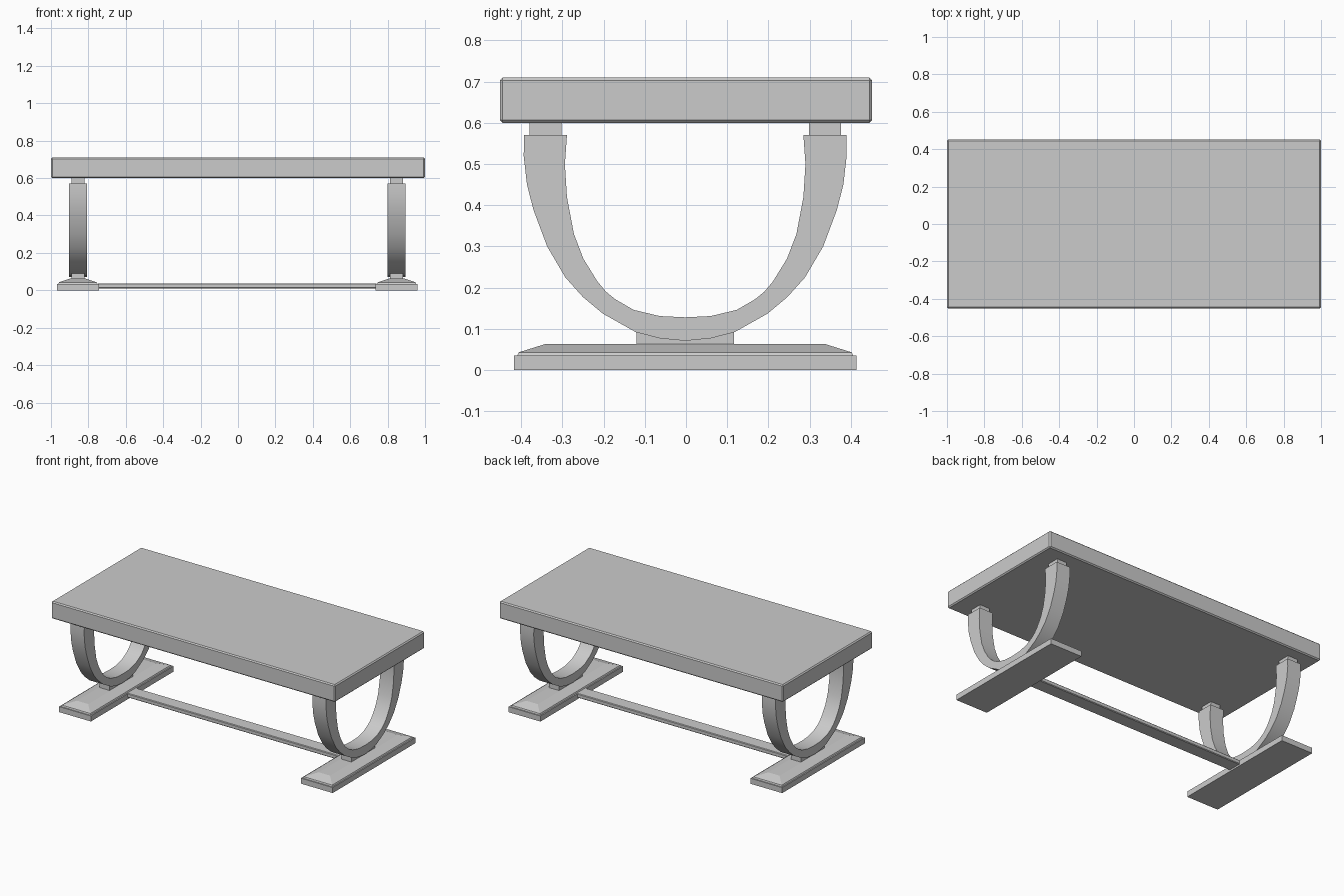
import bpy, bmesh
from mathutils import Matrix

if "Cube" in bpy.data.objects:
    bpy.data.objects.remove(bpy.data.objects["Cube"])


def add_mesh(name, bm):
    bmesh.ops.recalc_face_normals(bm, faces=bm.faces)
    me = bpy.data.meshes.new(name)
    bm.to_mesh(me)
    bm.free()
    ob = bpy.data.objects.new(name, me)
    bpy.context.collection.objects.link(ob)
    return ob


def box(name, x0, x1, y0, y1, z0, z1, bevel=0):
    bm = bmesh.new()
    centre = ((x0 + x1) / 2, (y0 + y1) / 2, (z0 + z1) / 2)
    m = Matrix.Translation(centre) @ Matrix.Diagonal((x1 - x0, y1 - y0, z1 - z0, 1))
    bmesh.ops.create_cube(bm, size=1, matrix=m)
    if bevel:
        bmesh.ops.bevel(bm, geom=bm.edges[:], offset=bevel, segments=1, affect='EDGES')
    return add_mesh(name, bm)


def stepped_base(name, cx, cy, layers):
    # stack of rectangles (half x, half y, z) joined by side faces
    bm = bmesh.new()
    rings = [[bm.verts.new((cx + sx * hx, cy + sy * hy, z))
              for sx, sy in ((-1, -1), (1, -1), (1, 1), (-1, 1))] for hx, hy, z in layers]
    for a, b in zip(rings, rings[1:]):
        for i in range(4):
            j = (i + 1) % 4
            bm.faces.new((a[i], a[j], b[j], b[i]))
    bm.faces.new(rings[0])
    bm.faces.new(rings[-1])
    return add_mesh(name, bm)


def mirrored(half):
    return half + [(-y, z) for y, z in half[-2::-1]]


# U leg outlines: half profiles (y, z) from the tip to the centre
OUTER = mirrored([(.391, .57), (.392, .52), (.384, .45), (.368, .388), (.335, .30), (.291, .225),
                  (.248, .177), (.200, .137), (.120, .092), (.062, .077), (0, .071)])
INNER = mirrored([(.287, .57), (.292, .50), (.287, .42), (.270, .33), (.247, .27), (.213, .215),
                  (.192, .19), (.170, .172), (.125, .146), (.062, .131), (0, .128)])


def u_leg(name, cx, cy, half):
    bm = bmesh.new()
    rings = []
    for (yo, zo), (yi, zi) in zip(OUTER, INNER):
        rings.append([bm.verts.new(p) for p in (
            (cx - half, cy + yo, zo), (cx + half, cy + yo, zo),
            (cx + half, cy + yi, zi), (cx - half, cy + yi, zi))])
    for a, b in zip(rings, rings[1:]):
        for i in range(4):
            j = (i + 1) % 4
            f = bm.faces.new((a[i], a[j], b[j], b[i]))
            f.smooth = True
    bm.faces.new(rings[0])
    bm.faces.new(rings[-1])
    # keep the four long edges and the tips crisp
    for e in bm.edges:
        if len(e.link_faces) == 2:
            e.smooth = e.calc_face_angle() < 0.6
    bmesh.ops.recalc_face_normals(bm, faces=bm.faces)
    for e in bm.edges:
        e.smooth = e.calc_face_angle(0) < 0.6
    return add_mesh(name, bm)


# table top
box("table_top", -1, 1, -.452, .452, .60, .71, .007)

# two trestles: foot, pedestal block, U leg and top blocks
CY = -.002
for side, cx in (("left", -.856), ("right", .848)):
    stepped_base(side + "_foot", cx, CY, [(.112, .416, 0), (.112, .416, .035), (.104, .408, .035),
                                          (.100, .404, .043), (.040, .340, .063)])
    box(side + "_pedestal_block", cx - .035, cx + .035, CY - .118, CY + .118, .055, .091)
    u_leg(side + "_u_leg", cx, CY, .048)
    for label, s in (("front", -1), ("back", 1)):
        y = CY + s * .339
        box(f"{side}_{label}_top_block", cx - .034, cx + .034, y - .039, y + .039, .56, .602)

# stretcher between the feet
box("stretcher", -.75, .742, -.047, .043, .010, .037, .004)
